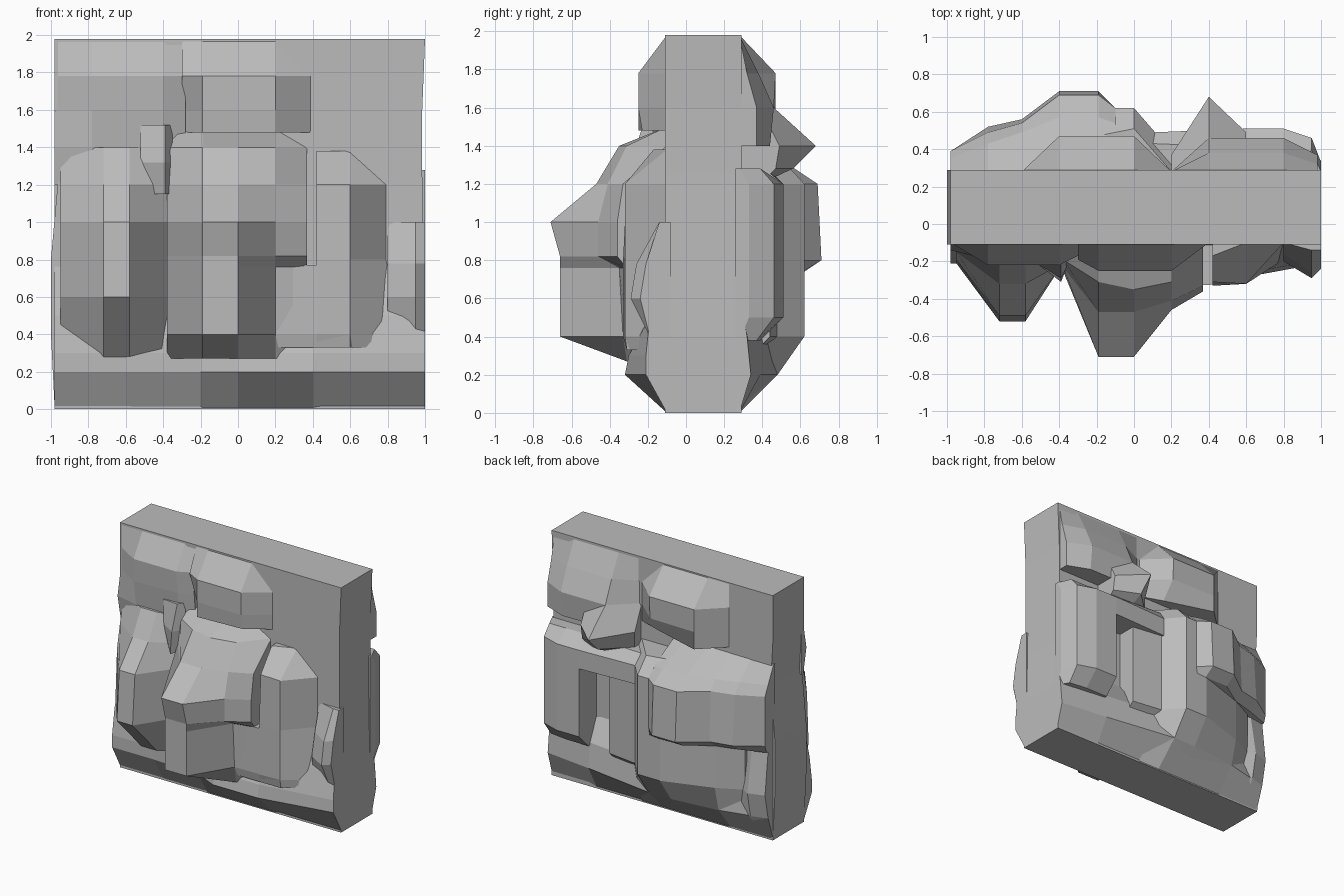
import bpy, bmesh

stone = bpy.data.materials.new("grey stone")
stone.diffuse_color = (0.5, 0.5, 0.5, 1)

FRONT, BACK = -0.11, 0.29


def finish(name, bm):
    bmesh.ops.holes_fill(bm, edges=[e for e in bm.edges if e.is_boundary])
    bmesh.ops.recalc_face_normals(bm, faces=bm.faces[:])
    mesh = bpy.data.meshes.new(name)
    bm.to_mesh(mesh)
    bm.free()
    mesh.materials.append(stone)
    ob = bpy.data.objects.new(name, mesh)
    bpy.context.collection.objects.link(ob)
    return ob


def skin(bm, rows):
    """Join rows of points with quads."""
    vs = [[bm.verts.new(p) for p in row] for row in rows]
    for a, b in zip(vs, vs[1:]):
        for i in range(len(a) - 1):
            bm.faces.new((a[i], a[i + 1], b[i + 1], b[i]))
    return vs


def rock(name, wall, xs, *levels):
    """Faceted boulder on a wall: each level is (z, depth at every x)."""
    sign = -1 if wall == FRONT else 1
    cols = [xs[0]] + xs + [xs[-1]]
    sunk = [-0.03] * len(cols)
    grid = [(levels[0][0], sunk)]
    grid += [(lv[0], [-0.03] + [d or -0.01 for d in lv[1:]] + [-0.03]) for lv in levels]
    grid += [(levels[-1][0], sunk)]
    bm = bmesh.new()
    skin(bm, [[(x, wall + sign * d, z) for x, d in zip(cols, ds)] for z, ds in grid])
    return finish(name, bm)


# Core slab with a slightly uneven left edge
bm = bmesh.new()
rings = []
for z, l, r in [(0, -.98, 1), (.4, -1, 1), (.8, -1, .99), (1.25, -.96, .985), (1.6, -.98, .985), (1.98, -.98, 1)]:
    rings.append([bm.verts.new(p) for p in ((l, FRONT, z), (r, FRONT, z), (r, BACK, z), (l, BACK, z))])
for a, b in zip(rings, rings[1:]):
    for i in range(4):
        j = (i + 1) % 4
        bm.faces.new((a[i], a[j], b[j], b[i]))
finish("core_slab", bm)

# Front rocks
rock("front_base_ledge", FRONT, [-.98, -.6, -.2, 0, .4, 1],
     (0, 0, 0, 0, 0, 0, 0), (.2, .1, .1, .12, .21, .21, .1),
     (.3, .1, .1, .12, .19, .19, .1), (.5, .07, .07, .1, .1, .1, .08),
     (.8, 0, 0, 0, 0, 0, 0))
rock("front_centre_boulder", FRONT, [-.38, -.19, 0, .2, .37],
     (1.5, 0, 0, 0, 0, 0), (1.4, .08, .2, .24, .2, 0),
     (1.2, .12, .36, .36, .3, .22), (1.0, .14, .6, .6, .35, .25),
     (.82, .14, .55, .55, .35, .25), (.76, .14, .55, .55, .24, .2),
     (.4, .14, .55, .55, .22, .2), (.27, .1, .2, .2, .2, .1))
rock("front_top_lip", FRONT, [-.3, -.19, .2, .4],
     (1.98, 0, 0, 0, 0), (1.78, .08, .14, .14, 0),
     (1.6, 0, .14, .14, 0), (1.48, 0, .14, .12, 0))
rock("front_upper_left_face", FRONT, [-.98, -.78, -.4, -.28],
     (1.98, 0, 0, 0, 0), (1.78, 0, .11, .11, .05), (1.6, 0, .11, .09, .05),
     (1.4, .03, .08, .08, .03), (1.2, 0, .05, .05, 0))
rock("front_small_knob", FRONT, [-.52, -.39, -.35],
     (1.52, .1, .11, .05), (1.32, .1, .18, .1), (1.15, .05, .2, .1))
rock("front_left_boulder", FRONT, [-.95, -.72, -.58, -.38],
     (1.4, 0, .1, .1, .05), (1.2, .04, .21, .21, .1), (1.0, .08, .38, .38, .1),
     (.6, .1, .41, .41, .1), (.28, .05, .1, .1, .06))
rock("front_right_pillar", FRONT, [.42, .6, .8],
     (1.38, .06, 0, 0), (1.2, .2, .21, 0), (.8, .22, .21, 0),
     (.4, .22, .21, .08), (.33, .2, .19, .08))
rock("front_lower_plate", FRONT, [.2, .6, .67],
     (.77, .22, .21, .1), (.4, .22, .21, .1), (.33, .2, .2, .1))
rock("front_right_bump", FRONT, [.8, .95, 1],
     (1.0, 0, .03, .03), (.78, .05, .15, .1), (.6, .09, .18, .13), (.4, .06, .08, .08))

# Back rocks
rock("back_base_ledge", BACK, [-.98, -.6, 0, .6, 1],
     (0, 0, 0, 0, 0, 0), (.2, .06, .15, .19, .1, .05),
     (.4, .05, .12, .15, .08, .03), (.6, 0, 0, 0, 0, 0))
rock("back_centre_column", BACK, [-.8, -.6, -.2, 0, .2],
     (1.32, 0, .1, .18, .22, 0), (1.2, .1, .2, .33, .33, .1),
     (.4, .1, .2, .33, .33, .1), (.2, .06, .15, .19, .19, .06), (0, 0, 0, 0, 0, 0))
rock("back_left_overhang", BACK, [-.98, -.78, -.6, -.4, -.19, -.1],
     (1.42, 0, 0, 0, 0, 0, 0), (1.28, .06, .14, .2, .28, .28, .25),
     (1.2, .1, .2, .25, .4, .4, .33), (.8, .1, .23, .27, .42, .42, .33),
     (.74, .08, .15, .2, .33, .33, .32))
rock("back_top_lip", BACK, [-.6, -.4, 0, .2],
     (1.98, 0, 0, 0, 0), (1.78, 0, .18, .18, 0),
     (1.6, 0, .18, .17, 0), (1.46, 0, .18, .06, 0))
rock("back_right_lip", BACK, [.2, .4, .8, .98],
     (1.98, 0, 0, 0, 0), (1.78, 0, .09, .09, .03),
     (1.6, 0, .17, .17, .08), (1.4, 0, .15, .15, .08))
rock("back_spike", BACK, [.2, .4, .6],
     (1.6, 0, .17, .1), (1.4, .08, .39, .2), (1.28, .08, .27, .18), (1.2, 0, .1, .1))
rock("back_right_column", BACK, [.6, .8, .95, 1],
     (1.28, .1, .1, .1, 0), (1.2, .22, .22, .17, .04),
     (.5, .22, .22, .17, .04), (.38, .1, .1, .08, 0))
rock("back_cross_bar", BACK, [.1, .6],
     (1.28, .14, .12), (1.2, .2, .22), (1.05, .2, .22))
rock("back_inner_column", BACK, [.1, .38],
     (1.06, .19, .15), (.4, .19, .15), (.3, .05, .05))
rock("back_corner_bump", BACK, [-.98, -.85, -.7],
     (.74, .06, .08, .05), (.4, .1, .14, .06), (.2, .06, .1, .06), (0, 0, 0, 0))
